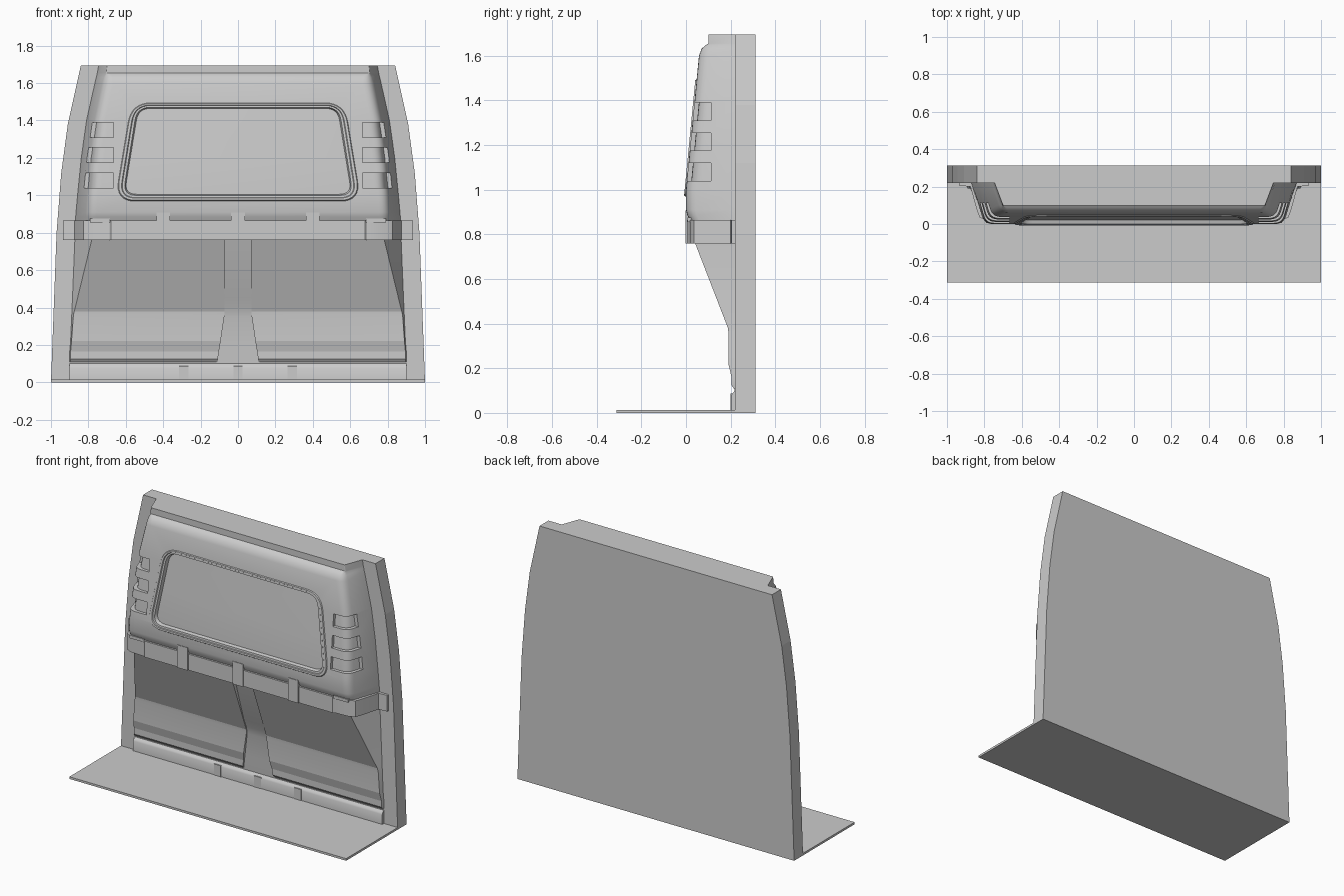
import bpy, bmesh
from math import radians
from mathutils import Vector as V

if "Cube" in bpy.data.objects:
    bpy.data.objects.remove(bpy.data.objects["Cube"])


def finish(name, bm, angle=None):
    bmesh.ops.recalc_face_normals(bm, faces=bm.faces)
    me = bpy.data.meshes.new(name)
    bm.to_mesh(me)
    bm.free()
    ob = bpy.data.objects.new(name, me)
    bpy.context.collection.objects.link(ob)
    if angle:
        smooth(ob, angle)
    return ob


def smooth(ob, angle):
    bpy.ops.object.select_all(action='DESELECT')
    ob.select_set(True)
    bpy.context.view_layer.objects.active = ob
    bpy.ops.object.shade_smooth_by_angle(angle=radians(angle))


def loft(bm, rings, cap=True, loop=False):
    """Skin closed rings of equal length."""
    vs = [[bm.verts.new(p) for p in r] for r in rings]
    pairs = list(zip(vs, vs[1:])) + ([(vs[-1], vs[0])] if loop else [])
    for a, b in pairs:
        for i in range(len(a)):
            j = (i + 1) % len(a)
            bm.faces.new((a[i], a[j], b[j], b[i]))
    if cap:
        bm.faces.new(vs[0])
        bm.faces.new(vs[-1])


def box(bm, x0, x1, y0, y1, z0, z1):
    q = [(x0, y0), (x1, y0), (x1, y1), (x0, y1)]
    loft(bm, [[(x, y, z) for x, y in q] for z in (z0, z1)])


def curve(a, b, c, n=5):
    return [a.lerp(b, i / n).lerp(b.lerp(c, i / n), i / n) for i in range(n + 1)]


def mirrored(half):
    return half + [(-x, *r) for x, *r in reversed(half)]


def profile_x(bm, pts, hw):
    loft(bm, [[(x, y, z) for y, z in pts] for x in (-hw, hw)])


# Back slab and floor
bm = bmesh.new()
out = mirrored([(1, 0), (.97, .8), (.945, 1.12), (.91, 1.38), (.84, 1.695)])
loft(bm, [[(x, y, z) for x, z in out] for y in (.22, .312)])
finish("back_slab", bm)
bm = bmesh.new()
box(bm, -1, 1, -.312, .22, 0, .014)
finish("floor", bm)


# Upper moulded panel: horizontal sections with rounded corners
def section(z, yf, xi, xo, r=.045):
    c, e, f = V((xi, yf)), V((xo, .22)), V((0, yf))
    half = [V((xo, .23)), e] + curve(c + (e - c).normalized() * r, c, V((xi - r, yf)))
    return [(x, y, z) for x, y in mirrored([tuple(p) for p in half])]


rows = [(1.695, .10, .70, .745, .004), (1.655, .10, .705, .752, .004),
        (1.648, .088, .70, .754, .02), (1.632, .07, .705, .757, .035),
        (1.60, .058, .713, .765), (1.4, .0387, .755, .81), (1.2, .0193, .78, .838),
        (1.0, 0, .795, .858), (.91, 0, .80, .866), (.885, .006, .80, .868),
        (.86, .02, .80, .87), (.77, .05, .80, .875)]
bm = bmesh.new()
loft(bm, [section(*r) for r in rows])
panel = finish("upper_panel", bm)

# Inner layer seen through the window opening and vents
bm = bmesh.new()
loft(bm, [section(z, y + .02, xi - .018, xo - .02) for z, y, xi, xo in
          [(1.55, .0532, .723, .776)] + rows[5:8] + [(.95, 0, .797, .862)]])
finish("window_pane_and_vent_backs", bm, 30)


# Window opening and frame: rounded trapezoids lying on the raked face
def trapezoid(bw, tw, z0, z1, r, dy):
    c = [V((bw, z0)), V((tw, z1)), V((-tw, z1)), V((-bw, z0))]
    pts = []
    for i, p in enumerate(c):
        a, b = c[i - 1], c[(i + 1) % 4]
        pts += curve(p + (a - p).normalized() * r, p, p + (b - p).normalized() * r, 8)
    return [(p.x, (p.y - 1) * .0967 + dy, p.y) for p in pts]


bm = bmesh.new()
loft(bm, [trapezoid(.615, .54, 1.0, 1.47, .07, d) for d in (-.06, .035)])
for s in (-1, 1):
    for z in (1.04, 1.175, 1.31):
        xs = sorted((s * .665, s * 1.0))
        box(bm, *xs, -.1, .113, z, z + .08)
cutter = finish("opening_cutter", bm)
cutter.hide_render = True
m = panel.modifiers.new("openings", 'BOOLEAN')
m.object, m.operation, m.solver = cutter, 'DIFFERENCE', 'EXACT'
bpy.context.view_layer.objects.active = panel
bpy.ops.object.modifier_apply(modifier=m.name)
bpy.data.objects.remove(cutter)
smooth(panel, 30)

bm = bmesh.new()
loft(bm, [trapezoid(.66, .572, .968, 1.497, .11, .004),
          trapezoid(.652, .567, .974, 1.491, .105, -.006),
          trapezoid(.635, .555, .985, 1.483, .09, -.006),
          trapezoid(.63, .551, .988, 1.48, .085, -.001),
          trapezoid(.615, .54, 1.0, 1.47, .07, -.001),
          trapezoid(.607, .532, 1.006, 1.464, .065, .022),
          trapezoid(.64, .56, .98, 1.48, .09, .022)], cap=False, loop=True)
finish("window_frame", bm, 30)

# Cross beam wrapping the corners, with raised straps
bm = bmesh.new()
plan = mirrored([(.935, .222), (.935, .205), (.875, .2), (.84, .075), (.825, .035), (.79, .018),
                 (.69, .012), (.68, .005)])
loft(bm, [[(x, y, z) for x, y in plan] for z in (.76, .865)])
finish("cross_beam", bm, 25)
bm = bmesh.new()
for x in (-.4, 0, .4):
    box(bm, x - .037, x + .037, -.003, .05, .76, .908)
for s in (-1, 1):
    box(bm, *sorted((s * .685, s * .79)), .006, .05, .855, .875)
finish("beam_straps", bm)

# Lower pads either side of a recessed centre channel
for s, side in ((-1, "left"), (1, "right")):
    bm = bmesh.new()
    loft(bm, [[(s * c, .225, z), (s * c, y, z), (s * xi, y, z), (s * xo, .22, z), (s * xo, .225, z)]
              for z, y, c, xi, xo in [
                  (.77, .037, .072, .78, .872), (.38, .188, .072, .875, .888),
                  (.36, .19, .072, .88, .889), (.22, .19, .093, .89, .895),
                  (.165, .203, .102, .895, .9), (.125, .203, .108, .895, .9),
                  (.11, .214, .11, .895, .9)]])
    finish("lower_pad_" + side, bm, 12)
bm = bmesh.new()
profile_x(bm, [(.225, .77), (.065, .77), (.165, .45), (.188, .4), (.2, .35), (.21, .2),
               (.218, .1), (.225, .1)], .115)
finish("centre_channel", bm, 20)

# Sill with small clips
bm = bmesh.new()
profile_x(bm, [(.225, .1), (.219, .1), (.208, .088), (.203, .078), (.203, .01), (.225, .01)], .9)
finish("sill", bm, 35)
bm = bmesh.new()
for x in (-.29, 0, .29):
    box(bm, x - .025, x + .025, .2, .215, .012, .086)
finish("sill_clips", bm)
